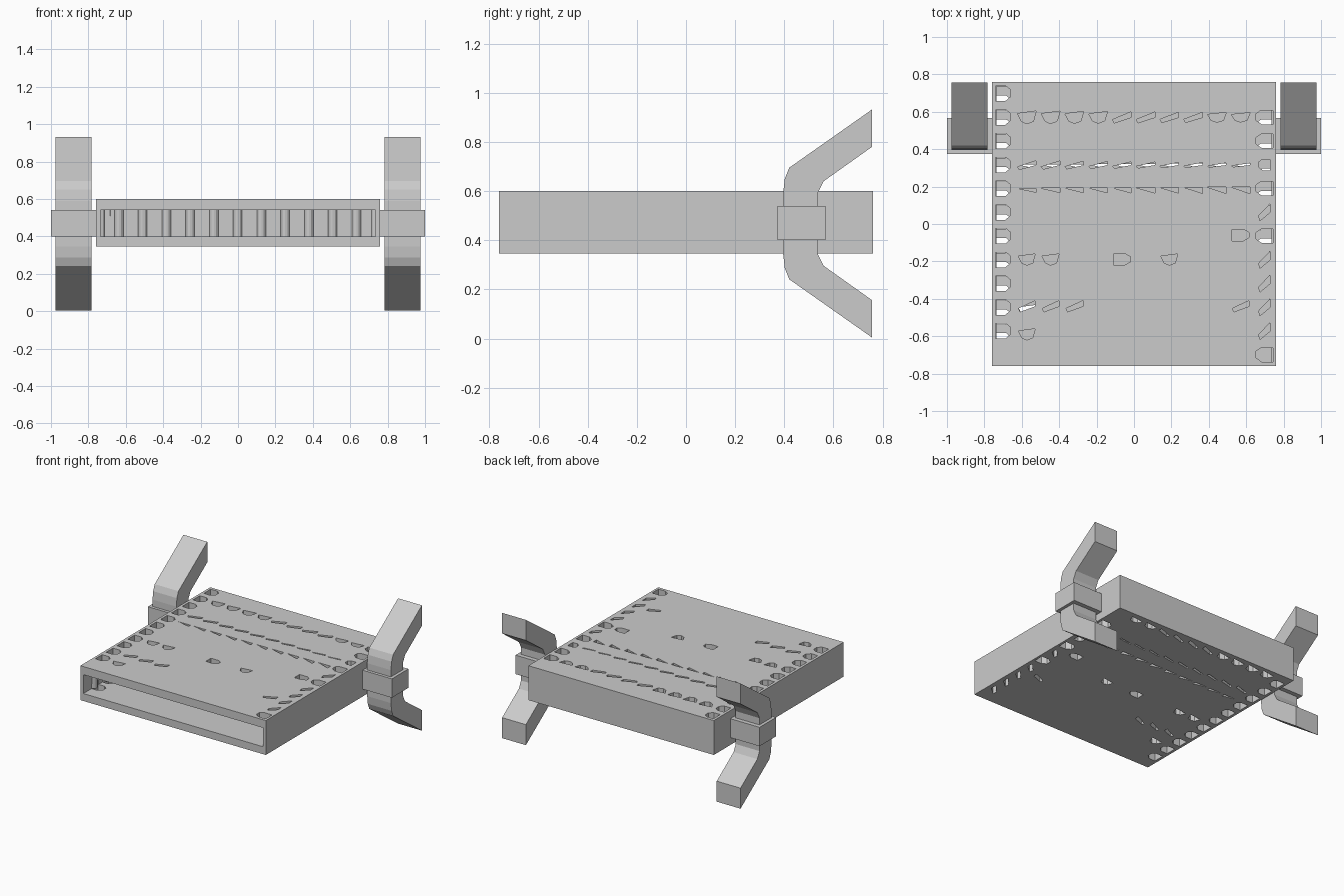
import bpy
import bmesh
from mathutils import Vector

if "Cube" in bpy.data.objects:
    bpy.data.objects.remove(bpy.data.objects["Cube"], do_unlink=True)

PITCH = 0.127
FIRST = -0.7
HALF = 0.76
BOTTOM, TOP = 0.345, 0.6
FLOOR, CEILING = 0.4, 0.54
MID = (BOTTOM + TOP) / 2


def add_prism(bm, points, offset):
    """Extrude a closed 3D polygon along an offset."""
    face = bm.faces.new([bm.verts.new(p) for p in points])
    out = bmesh.ops.extrude_face_region(bm, geom=[face])
    moved = [g for g in out["geom"] if isinstance(g, bmesh.types.BMVert)]
    bmesh.ops.translate(bm, verts=moved, vec=Vector(offset))


def add_box(bm, low, high):
    x0, y0, z0 = low
    x1, y1, z1 = high
    add_prism(bm, [(x0, y0, z0), (x1, y0, z0), (x1, y1, z0), (x0, y1, z0)],
              (0, 0, z1 - z0))


def make_object(name, bm):
    bmesh.ops.recalc_face_normals(bm, faces=bm.faces[:])
    mesh = bpy.data.meshes.new(name)
    bm.to_mesh(mesh)
    bm.free()
    obj = bpy.data.objects.new(name, mesh)
    bpy.context.collection.objects.link(obj)
    return obj


def cut(obj, cutter):
    """Bake a boolean difference and discard the cutter."""
    cutter.hide_render = True
    mod = obj.modifiers.new("cut", "BOOLEAN")
    mod.operation, mod.solver, mod.object = "DIFFERENCE", "EXACT", cutter
    graph = bpy.context.evaluated_depsgraph_get()
    baked = bpy.data.meshes.new_from_object(obj.evaluated_get(graph))
    obj.modifiers.clear()
    obj.data = baked
    bpy.data.objects.remove(cutter, do_unlink=True)


# Perforation outlines in unit size
ROUND = [(-.5, -.5), (.15, -.5), (.5, -.2), (.5, .25), (.2, .5), (-.5, .5)]
BOWL = [(-.5, .3), (-.3, -.3), (0, -.5), (.35, -.3), (.5, .5)]
WEDGE = [(-.5, -.2), (-.4, -.5), (.5, 0), (.5, .5)]
SLIVER = [(-.5, .5), (.5, .5), (.5, -.5)]


def hole_list():
    """Yield outline, column, y, width, height; width sign flips the outline."""
    for row in range(12):
        y = FIRST + row * PITCH
        if row > 0:
            yield ROUND, 0, y, 0.08, 0.08
        if row in (0, 5, 7, 9, 10):
            yield ROUND, 11, y, -0.09, 0.075
        elif row in (1, 2, 3, 4, 6):
            yield WEDGE, 11, y, 0.06, 0.09
        elif row < 11:
            yield ROUND, 11, y, -0.06, 0.06
    for col in range(1, 11):
        yield (BOWL if col < 5 or col > 8 else WEDGE), col, 0.57, 0.1, 0.07 - col * 0.002
        yield WEDGE, col, 0.315, 0.1, 0.05 - col * 0.003
        yield SLIVER, col, 0.18, 0.1, 0.02 + col * 0.0015
    for col, y, shape in ((1, -0.19, BOWL), (2, -0.19, BOWL), (5, -0.19, ROUND),
                          (7, -0.19, BOWL), (1, -0.44, WEDGE), (2, -0.44, WEDGE),
                          (3, -0.44, WEDGE), (10, -0.44, WEDGE), (1, -0.59, BOWL),
                          (10, -0.06, ROUND)):
        yield shape, col, y, 0.09, 0.06


# Hollow flat case, open at the front
bm = bmesh.new()
add_box(bm, (-HALF, -HALF, BOTTOM), (HALF, HALF, TOP))
case = make_object("case", bm)

bm = bmesh.new()
add_box(bm, (-0.735, -HALF - 0.1, FLOOR), (0.735, 0.735, CEILING))
cut(case, make_object("cavity_cutter", bm))

# Perforations in the upper and lower panels
bm = bmesh.new()
for shape, col, y, w, h in hole_list():
    cx = FIRST + col * PITCH
    low_y = y - 0.05 if col in (0, 11) else y + PITCH
    for py, z in ((y, CEILING - 0.03), (low_y, BOTTOM - 0.03)):
        if abs(py) < 0.715:
            add_prism(bm, [(cx + u * w, py + v * h, z) for u, v in shape], (0, 0, 0.12))
cut(case, make_object("perforation_cutter", bm))

# Rounded ribs along the inner back and side walls
bm = bmesh.new()
spots = [(FIRST + (i + 0.5) * PITCH, 0.735) for i in range(11)]
spots += [(s * 0.735, FIRST + (i + 0.5) * PITCH) for i in range(11) for s in (-1, 1)]
for x, y in spots:
    out = bmesh.ops.create_cone(bm, cap_ends=True, segments=12, radius1=0.024,
                                radius2=0.024, depth=CEILING - FLOOR)
    bmesh.ops.translate(bm, verts=out["verts"], vec=(x, y, (CEILING + FLOOR) / 2))
make_object("inner_ribs", bm)

# Bent side brackets, each with a clamp cuff
upper = [(0.395, 0.59), (0.402, 0.65), (0.42, 0.695), (0.757, 0.932),
         (0.757, 0.78), (0.56, 0.64), (0.535, 0.59)]
profile = upper + [(y, 0.936 - z) for y, z in reversed(upper)]
for side, label in ((1, "left"), (-1, "right")):
    bm = bmesh.new()
    add_prism(bm, [(side * 0.782, y, z) for y, z in profile], (side * 0.195, 0, 0))
    make_object(label + "_bracket", bm)
    bm = bmesh.new()
    add_box(bm, (side * 0.755, 0.373, FLOOR), (side * 1.0, 0.567, CEILING))
    make_object(label + "_cuff", bm)
